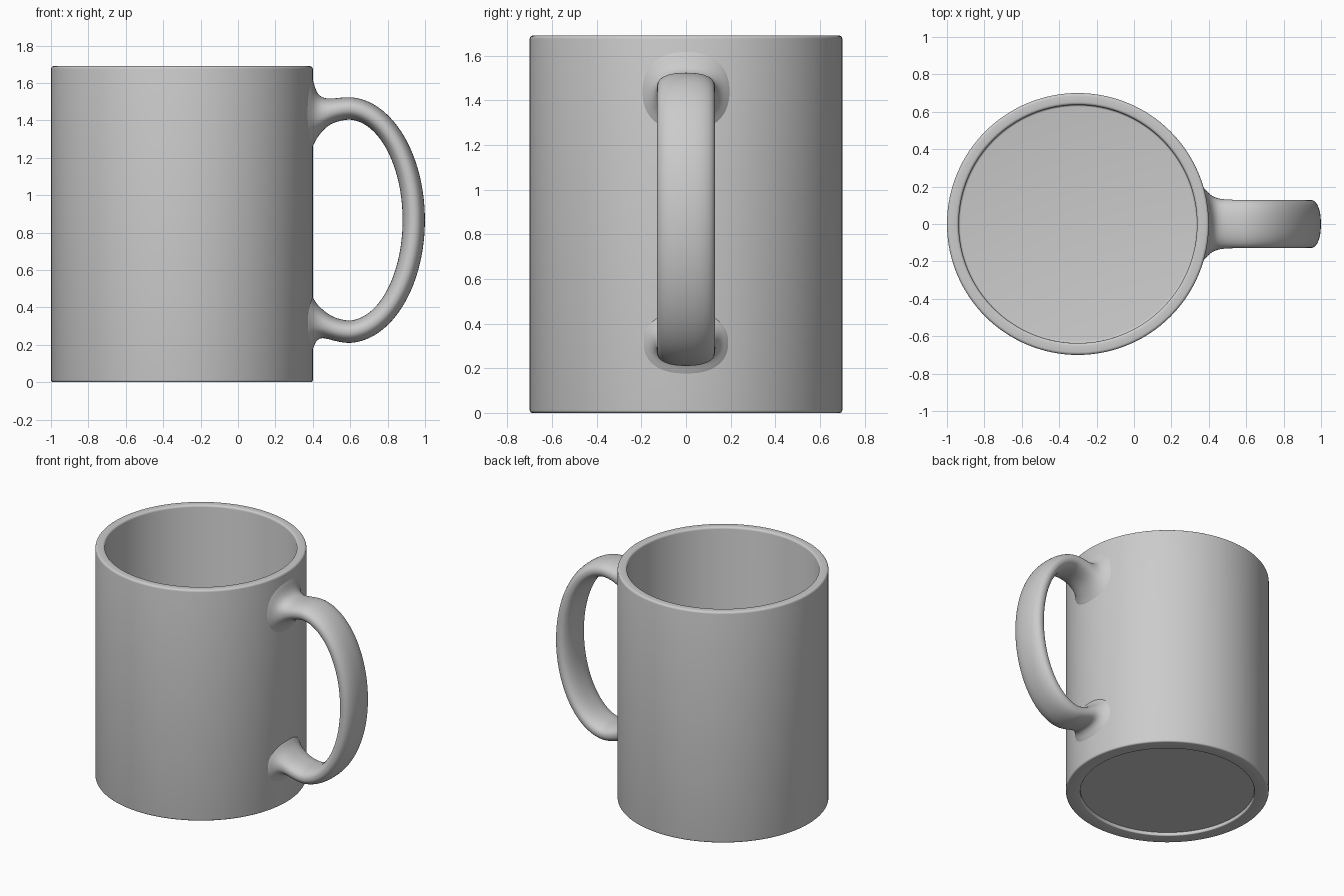
import bpy, bmesh, math
from mathutils import Vector

if "Cube" in bpy.data.objects:
    bpy.data.objects.remove(bpy.data.objects["Cube"])

CX, R, H = -0.3, 0.70, 1.69   # body axis, radius, height


def make_object(name, bm, angle):
    bmesh.ops.recalc_face_normals(bm, faces=bm.faces)
    me = bpy.data.meshes.new(name)
    bm.to_mesh(me)
    bm.free()
    ob = bpy.data.objects.new(name, me)
    bpy.context.collection.objects.link(ob)
    bpy.ops.object.select_all(action='DESELECT')
    ob.select_set(True)
    bpy.context.view_layer.objects.active = ob
    bpy.ops.object.shade_smooth_by_angle(angle=math.radians(angle))
    return ob


def bridge(bm, a, b):
    n = len(a)
    for i in range(n):
        j = (i + 1) % n
        bm.faces.new((a[i], a[j], b[j], b[i]))


# Cup body: lathed profile from recessed base, up the wall, over the rim, down to the floor
def arc(r, z, rad, start, end, steps=4):
    return [(r + rad * math.cos(math.radians(start + (end - start) * i / steps)),
             z + rad * math.sin(math.radians(start + (end - start) * i / steps)))
            for i in range(steps + 1)]


profile = [(0.60, 0.025)]
profile += arc(0.608, 0.008, 0.008, 180, 270)
profile += arc(R - 0.012, 0.012, 0.012, -90, 0)
profile += arc(R - 0.015, H - 0.015, 0.015, 0, 90)
profile += arc(0.637 + 0.015, H - 0.015, 0.015, 90, 180)
profile += arc(0.637 - 0.01, 0.09, 0.01, 0, -90)

SEG = 128
bm = bmesh.new()
rings = [[bm.verts.new((CX + r * math.cos(2 * math.pi * i / SEG),
                        r * math.sin(2 * math.pi * i / SEG), z)) for i in range(SEG)]
         for r, z in profile]
for a, b in zip(rings, rings[1:]):
    bridge(bm, a, b)
bm.faces.new(rings[0])
bm.faces.new(rings[-1])
make_object("cup_body", bm, 35)

# Handle stations: outer x, outer z, inner x, inner z, half width, how much it hugs the wall
top_root = [(0.385, 1.645, 0.385, 1.240, 0.215, 1.0),
            (0.402, 1.620, 0.402, 1.262, 0.195, 1.0),
            (0.411, 1.575, 0.412, 1.287, 0.170, 0.9),
            (0.428, 1.540, 0.430, 1.315, 0.150, 0.7),
            (0.450, 1.522, 0.450, 1.341, 0.138, 0.4),
            (0.485, 1.515, 0.475, 1.367, 0.132, 0.1),
            (0.535, 1.520, 0.520, 1.393, 0.130, 0.0)]
bottom_root = [(0.385, 0.150, 0.385, 0.475, 0.205, 1.0),
               (0.402, 0.175, 0.402, 0.452, 0.190, 1.0),
               (0.411, 0.207, 0.412, 0.433, 0.168, 0.9),
               (0.428, 0.230, 0.430, 0.409, 0.150, 0.7),
               (0.450, 0.238, 0.450, 0.391, 0.138, 0.4),
               (0.485, 0.230, 0.475, 0.370, 0.132, 0.1),
               (0.535, 0.216, 0.520, 0.342, 0.130, 0.0)]
loop = []
for i in range(41):
    t = math.radians(90 - 180 * i / 40)
    c, s = math.cos(t), math.sin(t)
    loop.append((0.585 + 0.415 * c, 0.867 + 0.658 * s,
                 0.585 + 0.295 * c, 0.867 + 0.538 * s, 0.130, 0.0))


def rounded(v, n=2.3):
    return math.copysign(abs(v) ** (2 / n), v)


# Handle: rounded oval section lofted along the stations, root flaring onto the wall
bm = bmesh.new()
rings = []
for ox, oz, ix, iz, w, hug in top_root + loop + bottom_root[::-1]:
    outer, inner = Vector((ox, 0, oz)), Vector((ix, 0, iz))
    mid, half = (outer + inner) / 2, (outer - inner) / 2
    ring = []
    for k in range(32):
        a = 2 * math.pi * k / 32
        p = mid + half * rounded(math.cos(a))
        p.y = w * rounded(math.sin(a))
        p.x -= hug * (R - math.sqrt(R * R - p.y * p.y))
        ring.append(bm.verts.new(p))
    rings.append(ring)
for a, b in zip(rings, rings[1:]):
    bridge(bm, a, b)
handle = make_object("handle", bm, 80)
sub = handle.modifiers.new("smooth", 'SUBSURF')
sub.levels = sub.render_levels = 1
